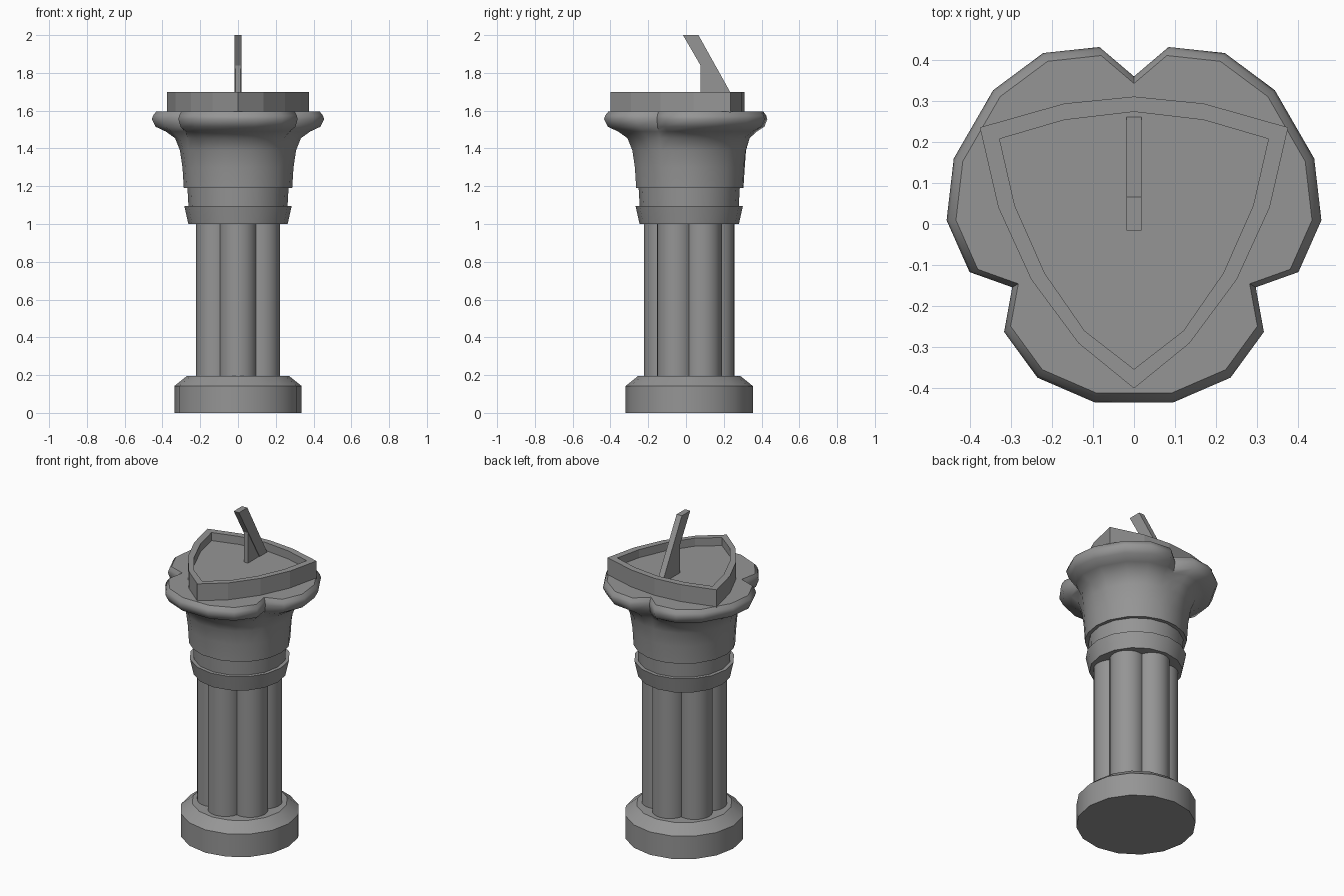
import bpy, bmesh, math
from math import sin, cos, pi, radians

if "Cube" in bpy.data.objects:
    bpy.data.objects.remove(bpy.data.objects["Cube"], do_unlink=True)

stone = bpy.data.materials.new("grey stone")
stone.use_nodes = True
GREY = (0.3, 0.3, 0.3, 1)
stone.diffuse_color = GREY
stone.node_tree.nodes["Principled BSDF"].inputs["Base Color"].default_value = GREY
CY = 0.017  # pillar axis in y


def finish(name, bm, smooth=35):
    bmesh.ops.recalc_face_normals(bm, faces=bm.faces)
    mesh = bpy.data.meshes.new(name)
    bm.to_mesh(mesh)
    bm.free()
    obj = bpy.data.objects.new(name, mesh)
    bpy.context.collection.objects.link(obj)
    mesh.materials.append(stone)
    if smooth:
        bpy.ops.object.select_all(action='DESELECT')
        obj.select_set(True)
        bpy.context.view_layer.objects.active = obj
        bpy.ops.object.shade_smooth_by_angle(angle=radians(smooth))
    return obj


def loft(name, rings, smooth=35):
    """Skin a list of closed rings of equal length and cap both ends."""
    bm = bmesh.new()
    loops = [[bm.verts.new(p) for p in ring] for ring in rings]
    n = len(loops[0])
    for a, b in zip(loops, loops[1:]):
        for i in range(n):
            j = (i + 1) % n
            bm.faces.new((a[i], a[j], b[j], b[i]))
    bm.faces.new(loops[0][::-1])
    bm.faces.new(loops[-1])
    return finish(name, bm, smooth)


def circle(r, z, n=16, x=0, y=CY):
    return [(x + r * cos(2 * pi * i / n), y + r * sin(2 * pi * i / n), z) for i in range(n)]


def turned(name, profile, n=16, **kw):
    return loft(name, [circle(r, z, n, **kw) for r, z in profile])


# Base and collar
turned("base", [(0.337, 0), (0.337, 0.142), (0.27, 0.196)])
turned("collar", [(0.263, 1.0), (0.284, 1.095), (0.262, 1.095)])
turned("neck", [(0.262, 1.09), (0.268, 1.195)])

# Shaft made of six clustered columns
for k in range(6):
    a = radians(30 + 60 * k)
    turned(f"shaft_column_{k + 1}", [(0.1, 0.18), (0.1, 1.01)], 24,
           x=0.14 * cos(a), y=CY + 0.14 * sin(a))

# Three-lobed capital: (angle from lobe centre, radius) blended with a circle
LOBE = [(-60, 0.342), (-48.5, 0.422), (-31, 0.456), (-12, 0.461),
        (12, 0.461), (31, 0.456), (48.5, 0.422)]


def lobed(scale, z, blend, radius=0.29):
    ring = []
    for centre in (30, 150, 270):
        for off, r in LOBE:
            a = radians(centre + off)
            rr = radius + (r * scale - radius) * blend
            ring.append((rr * cos(a), CY + rr * sin(a), z))
    return ring


loft("capital", [
    lobed(1, 1.19, 0, 0.287), lobed(1, 1.30, 0, 0.294),
    lobed(1, 1.39, 0.06, 0.298), lobed(1, 1.455, 0.2, 0.303),
    lobed(1, 1.49, 0.5, 0.31), lobed(0.985, 1.515, 0.9, 0.32),
    lobed(1, 1.555, 1), lobed(0.985, 1.575, 1), lobed(0.95, 1.595, 1)], 50)

# Shield-shaped dial tray: right half of each outline, mirrored
OUTER = [(0, -0.4), (0.135, -0.29), (0.25, -0.135), (0.33, 0.04),
         (0.375, 0.235), (0.17, 0.293), (0, 0.31)]
INNER = [(0, -0.353), (0.12, -0.26), (0.217, -0.12), (0.29, 0.045),
         (0.327, 0.207), (0.17, 0.253), (0, 0.273)]


def shield(half, z):
    pts = half + [(-x, y) for x, y in half[-2:0:-1]]
    return [(x, y, z) for x, y in pts]


loft("dial_tray", [shield(OUTER, 1.59), shield(OUTER, 1.7),
                   shield(INNER, 1.7), shield(INNER, 1.65)], 0)


# Gnomon: leaning blade and its upright support, extruded across x
def plate(name, outline, half_width):
    loft(name, [[(s * half_width, y, z) for y, z in outline] for s in (-1, 1)], 0)


plate("gnomon_blade", [(-0.016, 2.0), (0.066, 2.0), (0.262, 1.648), (0.188, 1.648)], 0.018)
plate("gnomon_support", [(0.078, 1.648), (0.2, 1.648), (0.085, 1.86), (0.078, 1.86)], 0.014)
